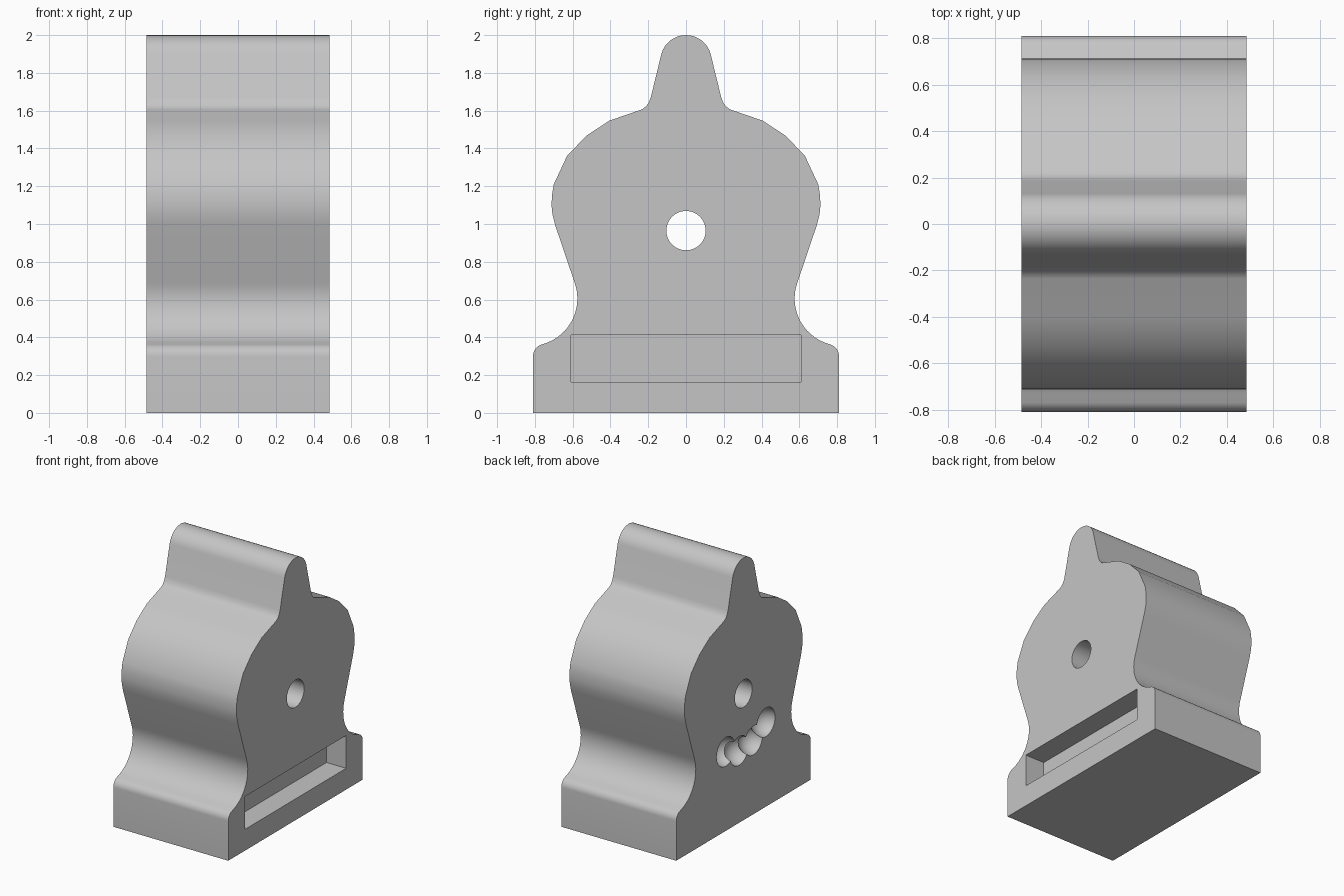
import bpy, bmesh, math
from mathutils import Matrix

if "Cube" in bpy.data.objects:
    bpy.data.objects.remove(bpy.data.objects["Cube"])

HALF = 0.485            # half of the body's depth along x
HOLE_Z = 0.965          # axis of the through hole

grey = bpy.data.materials.new("light grey")
grey.diffuse_color = (0.56, 0.56, 0.56, 1)
grey.use_nodes = True
grey.node_tree.nodes["Principled BSDF"].inputs["Base Color"].default_value = grey.diffuse_color


def arc(cy, cz, r, a0, a1, n):
    """Points (y, z) on a circular arc, angles in degrees."""
    pts = []
    for i in range(n + 1):
        a = math.radians(a0 + (a1 - a0) * i / n)
        pts.append((cy + r * math.cos(a), cz + r * math.sin(a)))
    return pts


def make(name, bm):
    bmesh.ops.recalc_face_normals(bm, faces=bm.faces[:])
    me = bpy.data.meshes.new(name)
    bm.to_mesh(me)
    bm.free()
    ob = bpy.data.objects.new(name, me)
    bpy.context.collection.objects.link(ob)
    me.materials.append(grey)
    return ob


# Half outline, from the base up to the top knob
half = [(0.81, 0.0)]
half += arc(0.745, 0.30, 0.065, 0, 68, 6)           # rounded foot
half += arc(0.825, 0.605, 0.25, 248, 160, 14)       # concave waist
half += [(0.693, 0.995), (0.707, 1.05), (0.712, 1.10), (0.709, 1.155),
         (0.70, 1.21), (0.63, 1.36), (0.528, 1.467), (0.406, 1.547)]
half += [(0.235, 1.606), (0.213, 1.621), (0.197, 1.643), (0.186, 1.672)]
half += arc(0, 1.865, 0.135, 15, 90, 8)             # rounded knob
outline = half + [(-y, z) for y, z in reversed(half[:-1])]

# Body: mirrored outline extruded along x
bm = bmesh.new()
face = bm.faces.new([bm.verts.new((-HALF, y, z)) for y, z in outline])
ext = bmesh.ops.extrude_face_region(bm, geom=[face])
bmesh.ops.translate(bm, vec=(2 * HALF, 0, 0),
                    verts=[v for v in ext["geom"] if isinstance(v, bmesh.types.BMVert)])
body = make("body", bm)

cutters = []

# Through hole
bm = bmesh.new()
bmesh.ops.create_cone(bm, cap_ends=True, segments=48, radius1=0.104, radius2=0.104, depth=2,
                      matrix=Matrix.Translation((0, 0, HOLE_Z)) @ Matrix.Rotation(math.pi / 2, 4, 'Y'))
cutters.append(make("hole_cutter", bm))

# Shallow slot in the right face
depth = 0.165
bm = bmesh.new()
bmesh.ops.create_cube(bm, size=1, matrix=Matrix.Translation((HALF, 0, 0.2875))
                      @ Matrix.Diagonal((2 * depth, 1.22, 0.25, 1)))
cutters.append(make("slot_cutter", bm))

# Row of round dimples in the left face, on an arc about the hole
for i in range(4):
    a = math.radians(30.5 - 23.5 * i)
    bm = bmesh.new()
    bmesh.ops.create_uvsphere(
        bm, u_segments=32, v_segments=16, radius=0.11,
        matrix=Matrix.Translation((-HALF, 0.42 * math.sin(a), HOLE_Z - 0.42 * math.cos(a)))
        @ Matrix.Rotation(math.pi / 2 + 0.02, 4, 'Y'))
    cutters.append(make(f"dimple_cutter_{i + 1}", bm))

# Cut, apply and tidy up
bpy.context.view_layer.objects.active = body
body.select_set(True)
for c in cutters:
    mod = body.modifiers.new(c.name, 'BOOLEAN')
    mod.operation = 'DIFFERENCE'
    mod.solver = 'EXACT'
    mod.object = c
    bpy.ops.object.modifier_apply(modifier=mod.name)
    bpy.data.objects.remove(c, do_unlink=True)

bpy.ops.object.shade_smooth_by_angle(angle=math.radians(30))
